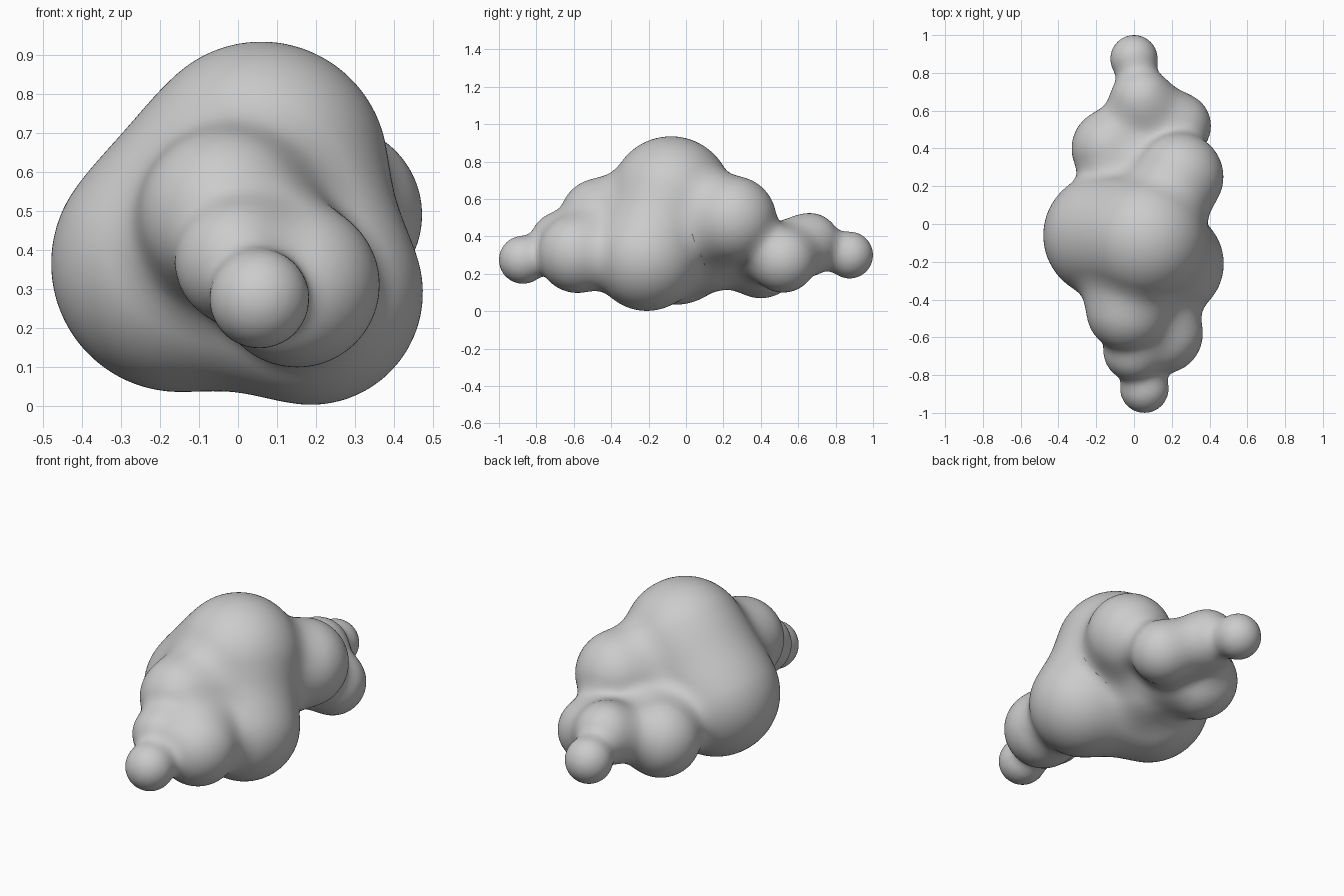
import bpy, bmesh
from mathutils import Vector, Matrix

if "Cube" in bpy.data.objects:
    bpy.data.objects.remove(bpy.data.objects["Cube"])

# Puffs of the cloud: x, y, z, radius, softness of the join
PUFFS = [
    (0.06, -0.08, 0.61, 0.325, 0.1),     # crown
    (-0.15, -0.06, 0.365, 0.33, 0.16),   # left body
    (0.187, -0.21, 0.29, 0.288, 0.16),   # right body
    (0.02, 0.16, 0.32, 0.20, 0.10),      # inner back fill
    (0.24, 0.25, 0.49, 0.233, 0.12),     # right back shoulder
    (-0.12, 0.40, 0.28, 0.21, 0.11),     # left back
    (0.06, 0.38, 0.31, 0.15, 0.10),      # rear fill
    (0.232, 0.52, 0.275, 0.175, 0.10),   # right back
    (0.04, 0.66, 0.36, 0.165, 0.13),     # back
    (-0.03, -0.455, 0.49, 0.222, 0.13),  # upper front
    (0.152, -0.58, 0.31, 0.212, 0.10),   # lower front
    (0.0, -0.67, 0.37, 0.162, 0.06),     # front
    (0.055, -0.872, 0.275, 0.128, 0.07), # front tip
    (0.0, 0.875, 0.30, 0.125, 0.07),     # back tip
]
CENTRES = [(Vector(p[:3]), p[3], p[4]) for p in PUFFS]


def field(p):
    """Signed distance to the softly merged puffs, and its outward direction."""
    dist, grad = 10.0, Vector((0, 0, 1))
    for c, r, k in CENTRES:
        v = p - c
        length = v.length
        d = length - r
        if d - dist >= k:
            continue
        n = v / max(length, 1e-6)
        h = max(0.0, min(1.0, 0.5 + 0.5 * (dist - d) / k))
        dist = dist * (1 - h) + d * h - k * h * (1 - h)
        grad = grad.lerp(n, h)
    return dist, grad


# Overlapping spheres
bm = bmesh.new()
for c, r, k in CENTRES:
    bmesh.ops.create_icosphere(bm, subdivisions=4, radius=r, matrix=Matrix.Translation(c))
mesh = bpy.data.meshes.new("cloud")
bm.to_mesh(mesh)
bm.free()
cloud = bpy.data.objects.new("cloud", mesh)
bpy.context.collection.objects.link(cloud)
bpy.context.view_layer.objects.active = cloud
cloud.select_set(True)

# Fuse into one skin
remesh = cloud.modifiers.new("fuse", 'REMESH')
remesh.mode = 'VOXEL'
remesh.voxel_size = 0.016
bpy.ops.object.modifier_apply(modifier="fuse")


def relax(rounds):
    mod = cloud.modifiers.new("relax", 'SMOOTH')
    mod.factor = 0.5
    mod.iterations = rounds
    bpy.ops.object.modifier_apply(modifier="relax")


# Relax the creases, then pull the skin onto the softly blended surface
for rounds in (8, 4):
    relax(rounds)
    for vert in cloud.data.vertices:
        p = vert.co.copy()
        for _ in range(3):
            d, g = field(p)
            p -= g * (d / max(g.length_squared, 0.3))
        vert.co = p
relax(2)
bpy.ops.object.shade_smooth()
